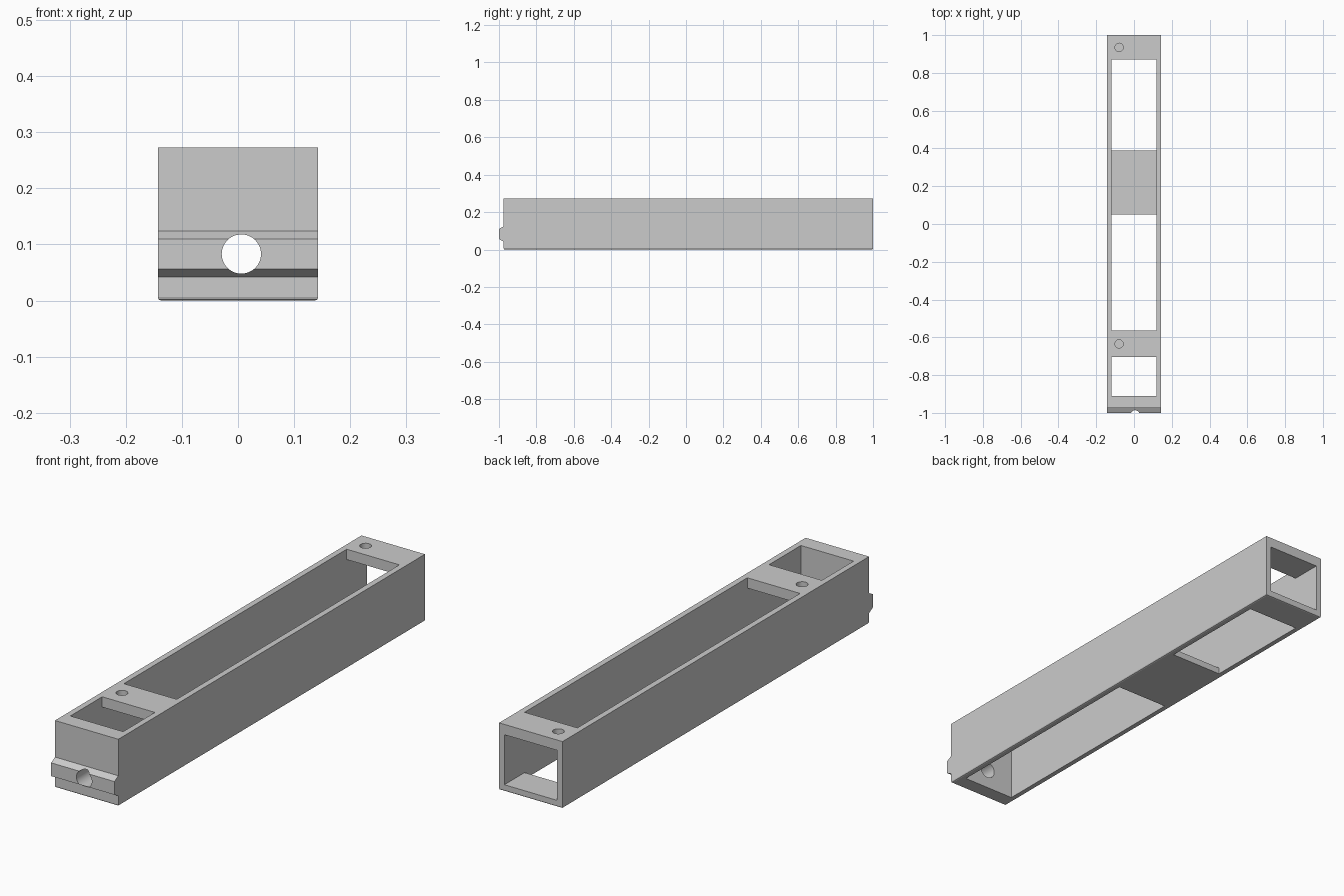
import bpy, bmesh, math
from mathutils import Matrix, Vector

if "Cube" in bpy.data.objects:
    bpy.data.objects.remove(bpy.data.objects["Cube"])

grey = bpy.data.materials.new("light grey")
grey.diffuse_color = (0.6, 0.6, 0.6, 1)
grey.use_nodes = True
grey.node_tree.nodes["Principled BSDF"].inputs["Base Color"].default_value = grey.diffuse_color

HALF_W, HEIGHT = 0.143, 0.273
FRONT, BACK = -0.975, 1.0
INNER = 0.119               # half width of the channel
FLOOR, ROOF = 0.027, 0.231  # inner channel heights
FRONT_IN = -0.91            # inside of the front wall


def finish(bm, name):
    bmesh.ops.recalc_face_normals(bm, faces=bm.faces[:])
    mesh = bpy.data.meshes.new(name)
    bm.to_mesh(mesh)
    bm.free()
    mesh.materials.append(grey)
    ob = bpy.data.objects.new(name, mesh)
    bpy.context.collection.objects.link(ob)
    return ob


def box_bm(lo, hi):
    lo, hi = Vector(lo), Vector(hi)
    bm = bmesh.new()
    bmesh.ops.create_cube(bm, size=1, matrix=Matrix.Translation((lo + hi) / 2)
                          @ Matrix.Diagonal((*(hi - lo), 1)))
    return bm


def box(name, lo, hi):
    return finish(box_bm(lo, hi), name)


def cylinder(name, centre, radius, depth, along_y=False):
    bm = bmesh.new()
    turn = Matrix.Rotation(math.pi / 2 if along_y else 0, 4, 'X')
    bmesh.ops.create_cone(bm, cap_ends=True, segments=48, radius1=radius, radius2=radius,
                          depth=depth, matrix=Matrix.Translation(centre) @ turn)
    return finish(bm, name)


def combine(target, tool, operation='DIFFERENCE'):
    mod = target.modifiers.new(tool.name, 'BOOLEAN')
    mod.operation, mod.solver, mod.object = operation, 'EXACT', tool
    bpy.context.view_layer.objects.active = target
    bpy.ops.object.modifier_apply(modifier=mod.name)
    bpy.data.objects.remove(tool)


# Outer block with a small bevel around the underside
bm = box_bm((-HALF_W, FRONT, 0), (HALF_W, BACK, HEIGHT))
bottom = [e for e in bm.edges if all(v.co.z < 0.01 for v in e.verts)]
bmesh.ops.bevel(bm, geom=bottom, offset=0.006, segments=2, profile=0.5, affect='EDGES')
housing = finish(bm, "housing")

# Tapered ridge across the front, slightly sunk into the wall for a clean union
profile = [(-0.955, 0.042), (FRONT, 0.042), (-1.0, 0.056),
           (-1.0, 0.110), (FRONT, 0.124), (-0.955, 0.124)]
bm = bmesh.new()
face = bm.faces.new([bm.verts.new((-HALF_W, y, z)) for y, z in profile])
ext = bmesh.ops.extrude_face_region(bm, geom=[face])
bmesh.ops.translate(bm, vec=(2 * HALF_W, 0, 0),
                    verts=[g for g in ext["geom"] if isinstance(g, bmesh.types.BMVert)])
combine(housing, finish(bm, "front_ridge"), 'UNION')

# Channel, open at the back
combine(housing, box("channel", (-INNER, FRONT_IN, FLOOR), (INNER, 1.1, ROOF)))

# Windows through the roof and the floor
for y0, y1 in ((FRONT_IN, -0.705), (-0.565, 0.87)):
    combine(housing, box("roof_window", (-INNER, y0, 0.15), (INNER, y1, 0.4)))
for y0, y1 in ((FRONT_IN, 0.05), (0.39, 0.87)):
    combine(housing, box("floor_window", (-INNER, y0, -0.1), (INNER, y1, 0.15)))

# Blind screw holes in the roof bridges, and the round hole through the front wall
for y in (-0.635, 0.935):
    combine(housing, cylinder("screw_hole", (-0.079, y, HEIGHT), 0.022, 0.06))
combine(housing, cylinder("front_hole", (0.006, -0.95, 0.083), 0.035, 0.2, True))

# Smooth the hole walls, keep the edges sharp
bpy.ops.object.select_all(action='DESELECT')
housing.select_set(True)
bpy.context.view_layer.objects.active = housing
bpy.ops.object.shade_smooth_by_angle(angle=math.radians(20))
